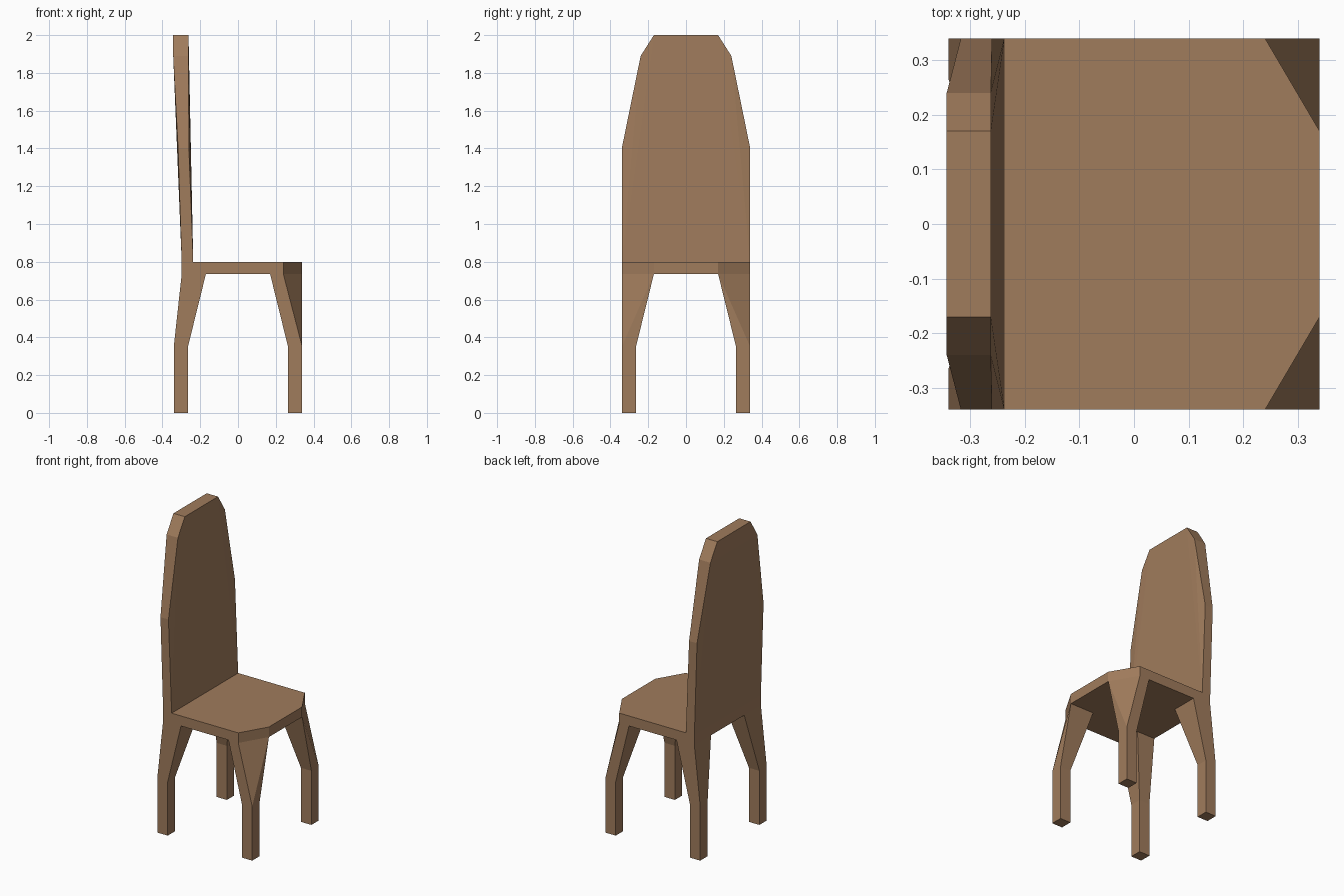
import bpy, bmesh, math

if "Cube" in bpy.data.objects:
    bpy.data.objects.remove(bpy.data.objects["Cube"])

wood = bpy.data.materials.new("brown wood")
wood.diffuse_color = (0.352, 0.200, 0.107, 1)
wood.use_nodes = True
wood.node_tree.nodes["Principled BSDF"].inputs["Base Color"].default_value = wood.diffuse_color


def solid(name, *blocks):
    """One object made of convex blocks, each given by its corner points."""
    bm = bmesh.new()
    for pts in blocks:
        verts = [bm.verts.new(p) for p in pts]
        bmesh.ops.convex_hull(bm, input=verts)
    bmesh.ops.dissolve_limit(bm, angle_limit=math.radians(0.3),
                             verts=bm.verts, edges=bm.edges)
    bmesh.ops.recalc_face_normals(bm, faces=bm.faces)
    mesh = bpy.data.meshes.new(name)
    bm.to_mesh(mesh)
    bm.free()
    mesh.materials.append(wood)
    ob = bpy.data.objects.new(name, mesh)
    bpy.context.collection.objects.link(ob)
    return ob


def at(z, outline):
    return [(x, y, z) for x, y in outline]


W, FOOT, IN = 0.34, 0.265, 0.17      # outer, inner foot, inner leg top
KNEE, UNDER, TOP = 0.35, 0.735, 0.80  # leg bend, seat underside, seat top
BACK = -0.298

# seat with two cut front corners
plan = [(BACK, -W), (0.24, -W), (W, -IN), (W, IN), (0.24, W), (BACK, W)]
solid("seat", at(UNDER, plan) + at(TOP, plan))

# legs: straight foot, then a flared upper block
for side, s in (("left", -1), ("right", 1)):
    for end, e in (("front", 1), ("back", -1)):
        foot = [(e * x, s * y) for x in (FOOT, W) for y in (FOOT, W)]
        if e > 0:
            top = [(IN, s * IN), (IN, s * W), (0.24, s * W), (W, s * IN)]
        else:
            top = [(-IN, s * IN), (-IN, s * W), (BACK, s * W), (BACK, s * IN)]
        solid(f"{end}_leg_{side}",
              at(0, foot) + at(KNEE, foot),
              at(KNEE, foot) + at(UNDER, top))

# tall backrest: height, half width, rear x, front x
rows = [(TOP, W, BACK, -0.237), (1.4, W, -0.317, -0.260),
        (1.89, 0.24, -0.343, -0.262), (2.0, IN, -0.343, -0.262)]
solid("backrest", [(x, s * hw, z) for z, hw, xb, xf in rows
                   for x in (xb, xf) for s in (-1, 1)])
